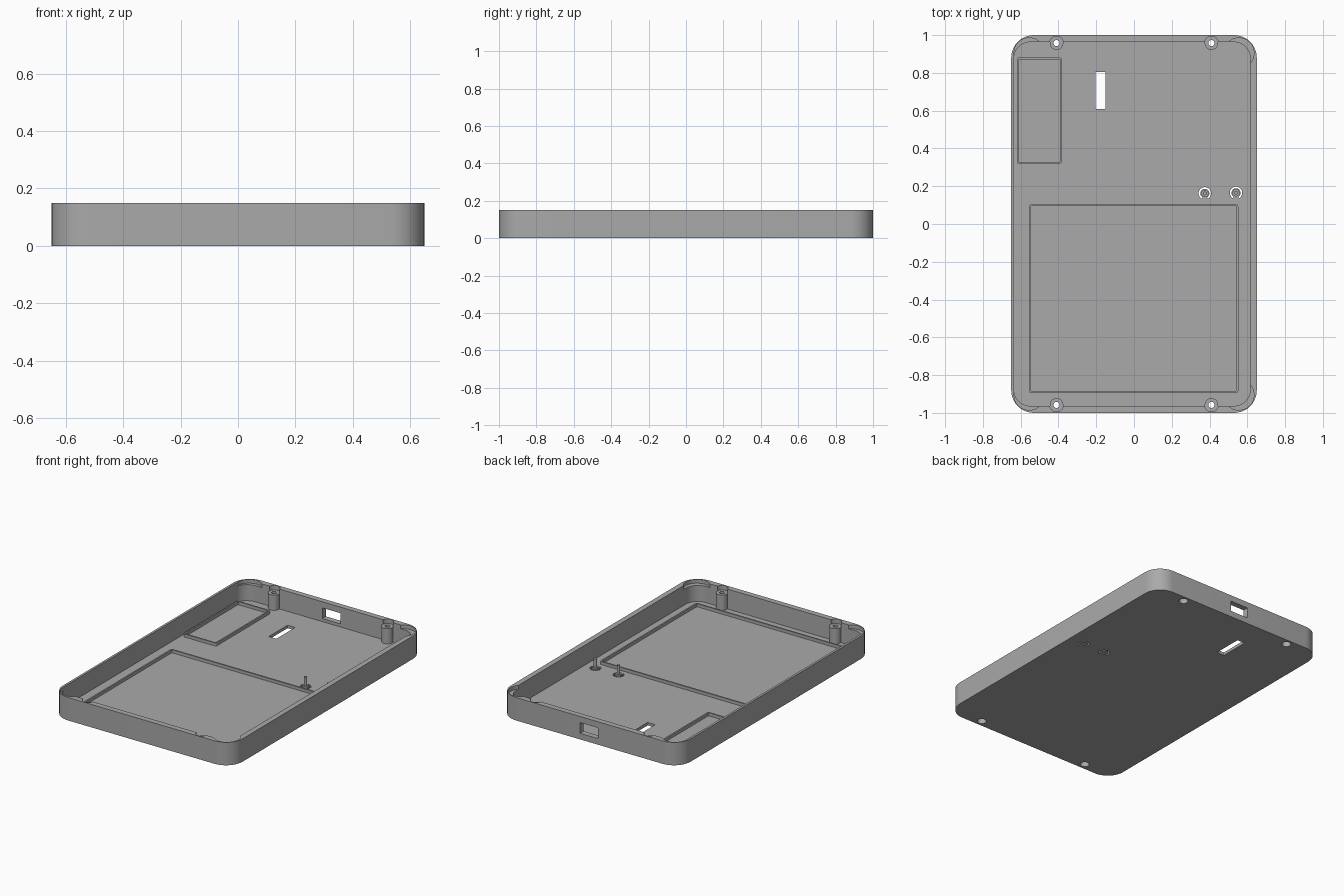
import bpy, bmesh, math
from math import sin, cos, pi

cube = bpy.data.objects.get("Cube")
if cube:
    bpy.data.objects.remove(cube, do_unlink=True)

grey = bpy.data.materials.new("plain_grey")
grey.use_nodes = True
grey.diffuse_color = (0.4, 0.4, 0.4, 1)
grey.node_tree.nodes["Principled BSDF"].inputs["Base Color"].default_value = (0.4, 0.4, 0.4, 1)


def rounded(x0, x1, y0, y1, r, n=10):
    """Outline of a rectangle with rounded corners."""
    pts = []
    for k, (cx, cy) in enumerate([(x1 - r, y1 - r), (x0 + r, y1 - r), (x0 + r, y0 + r), (x1 - r, y0 + r)]):
        for i in range(n + 1):
            a = (k + i / n) * pi / 2
            pts.append((cx + r * cos(a), cy + r * sin(a)))
    return pts


def circle(x, y, r, n=32):
    return [(x + r * cos(2 * pi * i / n), y + r * sin(2 * pi * i / n)) for i in range(n)]


def arc_band(x, y, r0, r1, a0, a1, n=24):
    angles = [a0 + (a1 - a0) * i / n for i in range(n + 1)]
    outer = [(x + r1 * cos(a), y + r1 * sin(a)) for a in angles]
    inner = [(x + r0 * cos(a), y + r0 * sin(a)) for a in reversed(angles)]
    return outer + inner


def prism(name, outline, z0, z1):
    """Extrude a flat outline from z0 to z1."""
    bm = bmesh.new()
    face = bm.faces.new([bm.verts.new((x, y, z0)) for x, y in outline])
    top = bmesh.ops.extrude_face_region(bm, geom=[face])["geom"]
    bmesh.ops.translate(bm, vec=(0, 0, z1 - z0), verts=[v for v in top if isinstance(v, bmesh.types.BMVert)])
    bmesh.ops.recalc_face_normals(bm, faces=bm.faces)
    mesh = bpy.data.meshes.new(name)
    bm.to_mesh(mesh)
    bm.free()
    mesh.materials.append(grey)
    obj = bpy.data.objects.new(name, mesh)
    bpy.context.collection.objects.link(obj)
    return obj


def cut(obj, cutters):
    """Subtract the cutters, then discard them."""
    for c in cutters:
        c.hide_render = True
        mod = obj.modifiers.new("cut", "BOOLEAN")
        mod.operation = "DIFFERENCE"
        mod.solver = "EXACT"
        mod.object = c
    deps = bpy.context.evaluated_depsgraph_get()
    mesh = bpy.data.meshes.new_from_object(obj.evaluated_get(deps))
    obj.modifiers.clear()
    obj.data = mesh
    for c in cutters:
        bpy.data.objects.remove(c, do_unlink=True)


FLOOR, TOP, POST_TOP = 0.02, 0.15, 0.12
posts = [(sx * 0.41, sy * 0.958) for sx in (-1, 1) for sy in (-1, 1)]
buttons = [(0.375, 0.162), (0.54, 0.165)]

# Open tray with cavity, slot, port, corner pockets and holes
tray = prism("tray", rounded(-0.65, 0.65, -1, 1, 0.12), 0, TOP)
cutters = [
    prism("cavity", rounded(-0.635, 0.615, -0.963, 0.963, 0.085), FLOOR, 0.3),
    prism("slot", rounded(-0.205, -0.15, 0.61, 0.805, 0.005, 3), -0.1, 0.1),
    prism("port", rounded(-0.065, 0.065, 0.9, 1.1, 0.005, 3), 0.04, 0.11),
]
for sx in (-1, 1):
    for sy in (-1, 1):
        cutters.append(prism("corner_pocket", circle(sx * 0.555, sy * 0.905, 0.08, 48), 0.125, 0.3))
for x, y in posts:
    cutters.append(prism("post_notch", circle(x, y, 0.036), FLOOR, 0.3))
    cutters.append(prism("screw_recess", circle(x, y, 0.028), -0.1, 0.035))
for x, y in buttons:
    cutters.append(prism("button_gap", arc_band(x, y, 0.024, 0.033, -pi / 3, 4 * pi / 3), -0.1, 0.1))
cut(tray, cutters)
parts = [tray]

# Hollow screw posts
for x, y in posts:
    post = prism("screw_post", circle(x, y, 0.036), FLOOR, POST_TOP)
    cut(post, [prism("bore", circle(x, y, 0.016), -0.1, 0.3),
               prism("recess", circle(x, y, 0.028), -0.1, 0.035)])
    parts.append(post)

# Button pins on flexible discs
for x, y in buttons:
    parts.append(prism("button_disc", circle(x, y, 0.019), FLOOR - 0.002, 0.03))
    parts.append(prism("button_pin", circle(x, y, 0.010, 20), FLOOR, 0.085))

# Raised locating frames on the floor
for name, (x0, x1, y0, y1) in {"screen_frame": (-0.555, 0.552, -0.895, 0.105),
                               "battery_frame": (-0.62, -0.382, 0.318, 0.882)}.items():
    t = 0.01
    frame = prism(name, rounded(x0, x1, y0, y1, 0.012, 4), FLOOR - 0.002, 0.04)
    cut(frame, [prism("opening", rounded(x0 + t, x1 - t, y0 + t, y1 - t, 0.005, 3), -0.1, 0.2)])
    parts.append(frame)

# Smooth the curved walls, keep the edges sharp
bpy.ops.object.select_all(action="DESELECT")
for p in parts:
    p.select_set(True)
bpy.context.view_layer.objects.active = tray
bpy.ops.object.shade_smooth_by_angle(angle=math.radians(30))
